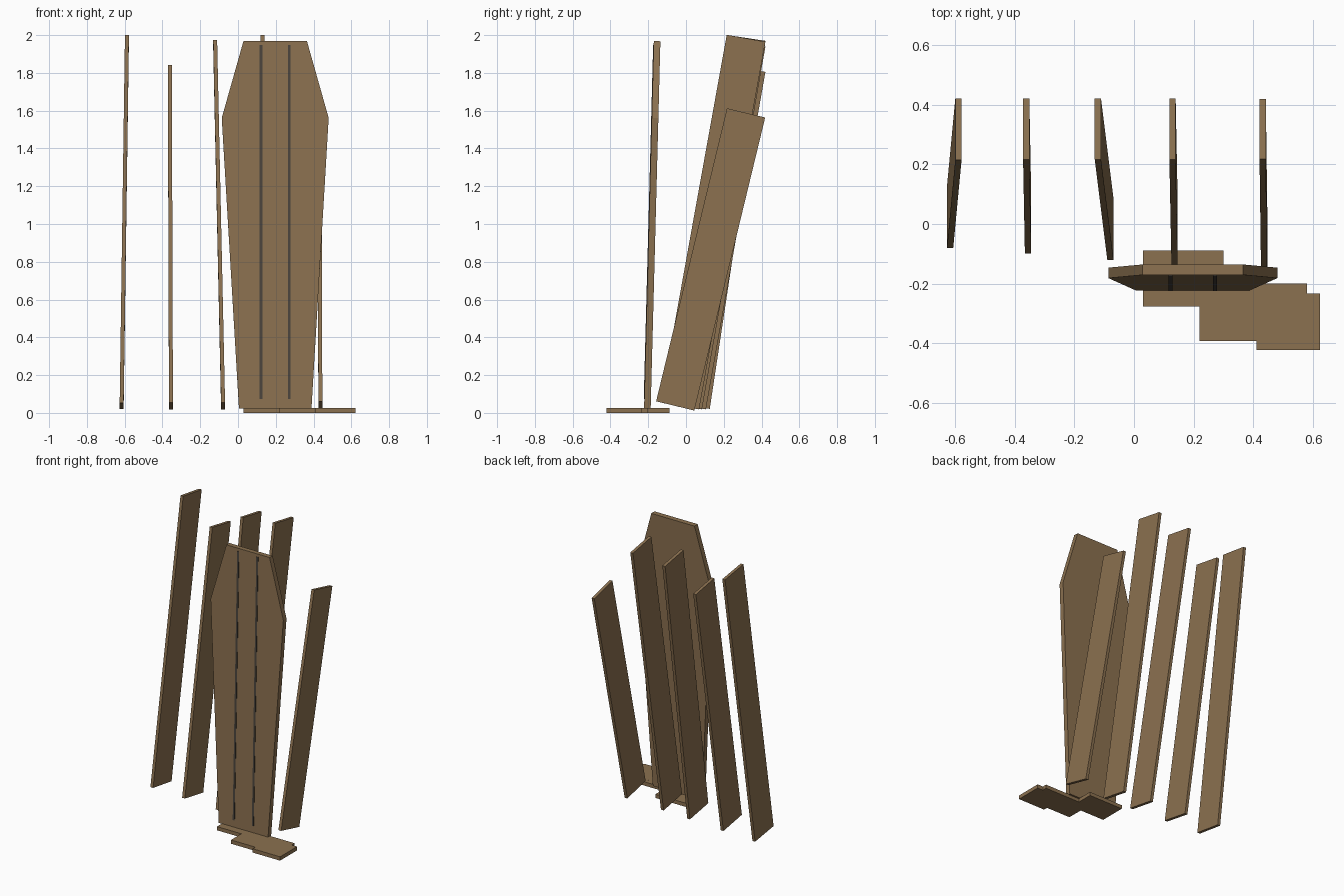
import bpy, bmesh
from mathutils import Vector, Matrix

if "Cube" in bpy.data.objects:
    bpy.data.objects.remove(bpy.data.objects["Cube"])


def material(name, rgb):
    m = bpy.data.materials.new(name)
    m.diffuse_color = (*rgb, 1)
    m.use_nodes = True
    m.node_tree.nodes["Principled BSDF"].inputs["Base Color"].default_value = m.diffuse_color
    return m


WOOD = material("brown wood", (0.26, 0.165, 0.08))
DARK = material("dark seam", (0.07, 0.058, 0.046))


def add_object(name, bm, mat):
    bmesh.ops.recalc_face_normals(bm, faces=bm.faces)
    me = bpy.data.meshes.new(name)
    bm.to_mesh(me)
    bm.free()
    me.materials.append(mat)
    ob = bpy.data.objects.new(name, me)
    bpy.context.collection.objects.link(ob)
    return ob


def box(name, lo, hi, mat):
    lo, hi = Vector(lo), Vector(hi)
    bm = bmesh.new()
    bmesh.ops.create_cube(bm, size=1, matrix=Matrix.Translation((lo + hi) / 2)
                          @ Matrix.Diagonal((*(hi - lo), 1)))
    return add_object(name, bm, mat)


def leaning_plank(name, bottom, top, thick=0.021, width=0.208):
    """Board between two end centres, its narrow edge facing the front."""
    b, t = Vector(bottom), Vector(top)
    d = (t - b).normalized()
    side = Vector((1, 0, 0))
    side = (side - d * side.dot(d)).normalized()
    rot = Matrix((side, d.cross(side), d)).transposed().to_4x4()
    bm = bmesh.new()
    bmesh.ops.create_cube(bm, size=1, matrix=Matrix.Translation((b + t) / 2) @ rot
                          @ Matrix.Diagonal((thick, width, (t - b).length, 1)))
    return add_object(name, bm, WOOD)


# Boards leaning backwards: x bottom, y bottom, x top, z top
for i, (xb, yb, xt, zt) in enumerate([
        (-0.616, 0.023, -0.588, 1.985),
        (-0.355, 0.003, -0.361, 1.823),
        (-0.079, -0.018, -0.121, 1.957),
        (0.136, -0.033, 0.129, 1.983),
        (0.436, -0.057, 0.431, 1.588)]):
    leaning_plank(f"leaning_plank_{i + 1}", (xb, yb, 0.037), (xt, 0.318, zt))

# Short boards lying on the ground
for i, (x0, x1, y0, y1) in enumerate([
        (0.03, 0.30, -0.277, -0.088),
        (0.22, 0.58, -0.392, -0.20),
        (0.41, 0.623, -0.422, -0.233)]):
    box(f"ground_board_{i + 1}", (x0, y0, 0), (x1, y1, 0.026 + 0.0005 * i), WOOD)

# Six-sided lid, modelled upright with its front at y = 0, then tilted back
lean = Matrix.Translation((0.197, -0.222, 0.024)) @ Matrix.Rotation(-0.0265, 4, 'X')
half = [(0.192, 0), (0.283, 1.538), (0.168, 1.945)]
outline = half + [(-x, z) for x, z in reversed(half)]
bm = bmesh.new()
face = bm.faces.new([bm.verts.new((x, 0, z)) for x, z in outline])
ext = bmesh.ops.extrude_face_region(bm, geom=[face])["geom"]
bmesh.ops.translate(bm, vec=(0, 0.035, 0),
                    verts=[g for g in ext if isinstance(g, bmesh.types.BMVert)])
add_object("lid", bm, WOOD).matrix_world = lean

# Dark seams between the lid's boards
for side, x in (("left", -0.075), ("right", 0.074)):
    box(f"lid_seam_{side}", (x - 0.007, -0.003, 0.05), (x + 0.007, 0.004, 1.925),
        DARK).matrix_world = lean
